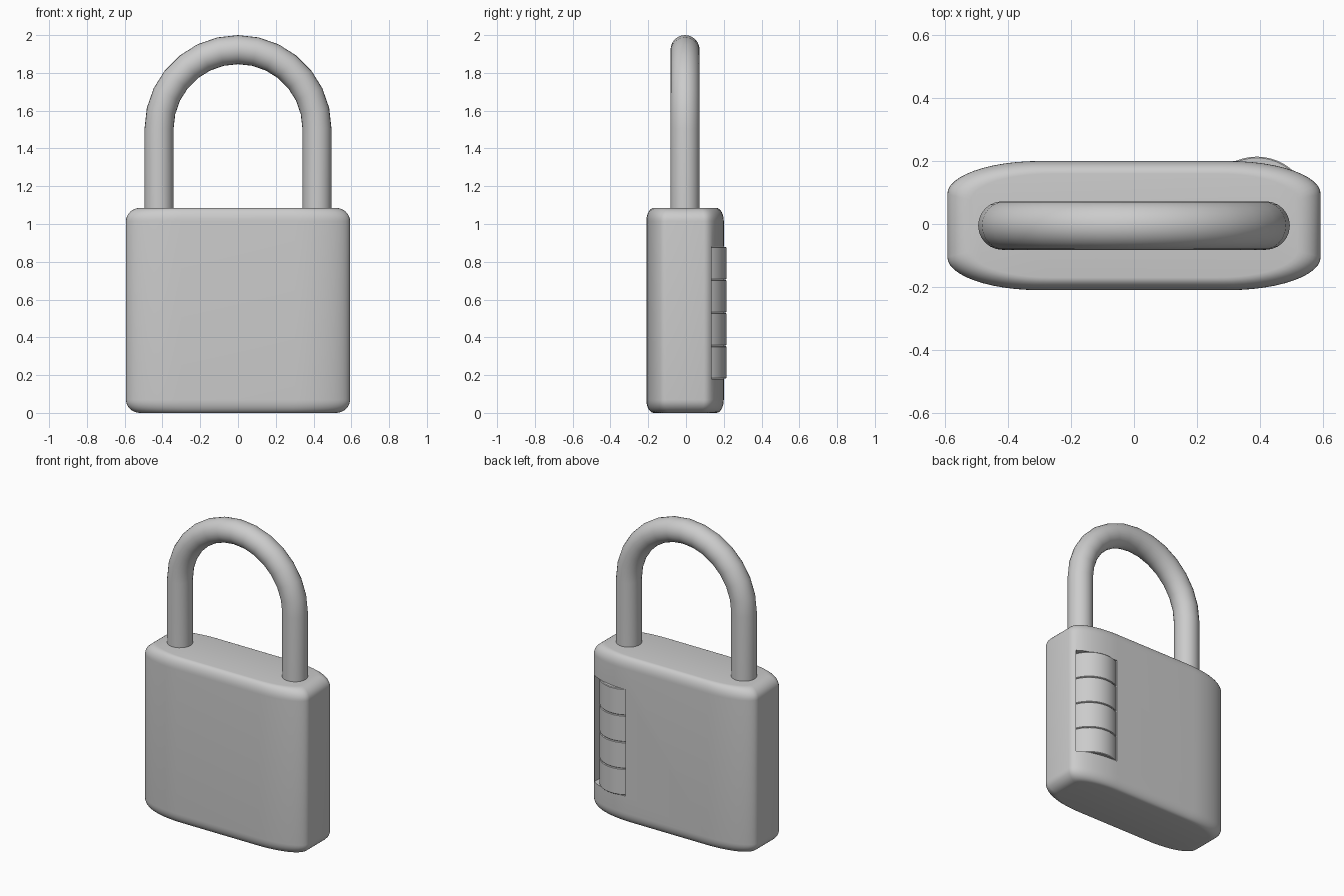
import bpy, bmesh
from math import sin, cos, pi, radians

if "Cube" in bpy.data.objects:
    bpy.data.objects.remove(bpy.data.objects["Cube"])

CY = -0.005  # middle of the body in depth


def make_object(name, bm, angle=35):
    bmesh.ops.recalc_face_normals(bm, faces=bm.faces)
    mesh = bpy.data.meshes.new(name)
    bm.to_mesh(mesh)
    bm.free()
    ob = bpy.data.objects.new(name, mesh)
    bpy.context.collection.objects.link(ob)
    smooth(ob, angle)
    return ob


def select_only(ob):
    bpy.ops.object.select_all(action='DESELECT')
    ob.select_set(True)
    bpy.context.view_layer.objects.active = ob


def smooth(ob, angle):
    select_only(ob)
    bpy.ops.object.shade_smooth_by_angle(angle=radians(angle))


def loft(rings):
    """Skin a list of equal-length closed rings and cap both ends."""
    bm = bmesh.new()
    vs = [[bm.verts.new(p) for p in ring] for ring in rings]
    n = len(vs[0])
    for a, b in zip(vs, vs[1:]):
        for i in range(n):
            j = (i + 1) % n
            bm.faces.new((a[i], a[j], b[j], b[i]))
    bm.faces.new(vs[0][::-1])
    bm.faces.new(vs[-1])
    return bm


# Body: outline with elliptical corners, lofted with rounded top and bottom
HW, HD, HEIGHT = 0.593, 0.205, 1.085
quarter = [(0.30 + (HW - 0.30) * cos(t), 0.10 + (HD - 0.10) * sin(t))
           for t in [i * pi / 24 for i in range(13)]]
half = quarter + [(-x, y) for x, y in reversed(quarter)]
outline = half + [(-x, -y) for x, y in half]


def body_ring(inset, z):
    sx, sy = 1 - 0.075 * inset / HW, 1 - 0.04 * inset / HD
    return [(x * sx, CY + y * sy, z) for x, y in outline]


STEPS, RZ = 8, 0.07
lower = [(1 - sin(t), RZ * (1 - cos(t))) for t in [i * pi / 2 / STEPS for i in range(STEPS + 1)]]
profile = lower + [(d, HEIGHT - z) for d, z in reversed(lower)]
body = make_object("body", loft([body_ring(d, z) for d, z in profile]))

# Recess for the dials, cut into the back
bm = bmesh.new()
bmesh.ops.create_cube(bm, size=1)
for v in bm.verts:
    v.co = (0.435 + v.co.x * 0.27, 0.19 + v.co.y * 0.24, 0.53 + v.co.z * 0.70)
cutter = make_object("recess_cutter", bm)
cutter.hide_render = True
mod = body.modifiers.new("recess", 'BOOLEAN')
mod.operation = 'DIFFERENCE'
mod.solver = 'EXACT'
mod.object = cutter
select_only(body)
bpy.ops.object.modifier_apply(modifier=mod.name)
bpy.data.objects.remove(cutter)
smooth(body, 35)

# Four number dials, stacked in the recess
DR, DH = 0.17, 0.175
for k in range(4):
    z0 = 0.18 + k * DH
    rings = []
    for r, z in ((DR - 0.004, z0 + 0.001), (DR, z0 + 0.005),
                 (DR, z0 + DH - 0.005), (DR - 0.004, z0 + DH - 0.001)):
        rings.append([(0.39 + r * cos(i * pi / 24), 0.044 + r * sin(i * pi / 24), z)
                      for i in range(48)])
    make_object(f"dial_{k + 1}", loft(rings), 30)

# Shackle: round bar swept up, over and down
SR, BR, SZ = 0.418, 0.077, 1.505
path = [(SR, 0.95, 0)]
path += [(SR * cos(a), SZ + SR * sin(a), a) for a in [i * pi / 14 for i in range(15)]]
path += [(-SR, 0.95, pi)]
rings = []
for x, z, a in path:
    ring = []
    for i in range(24):
        t = i * pi / 12
        ring.append((x + BR * cos(t) * cos(a), CY + BR * sin(t), z + BR * cos(t) * sin(a)))
    rings.append(ring)
make_object("shackle", loft(rings), 40)
